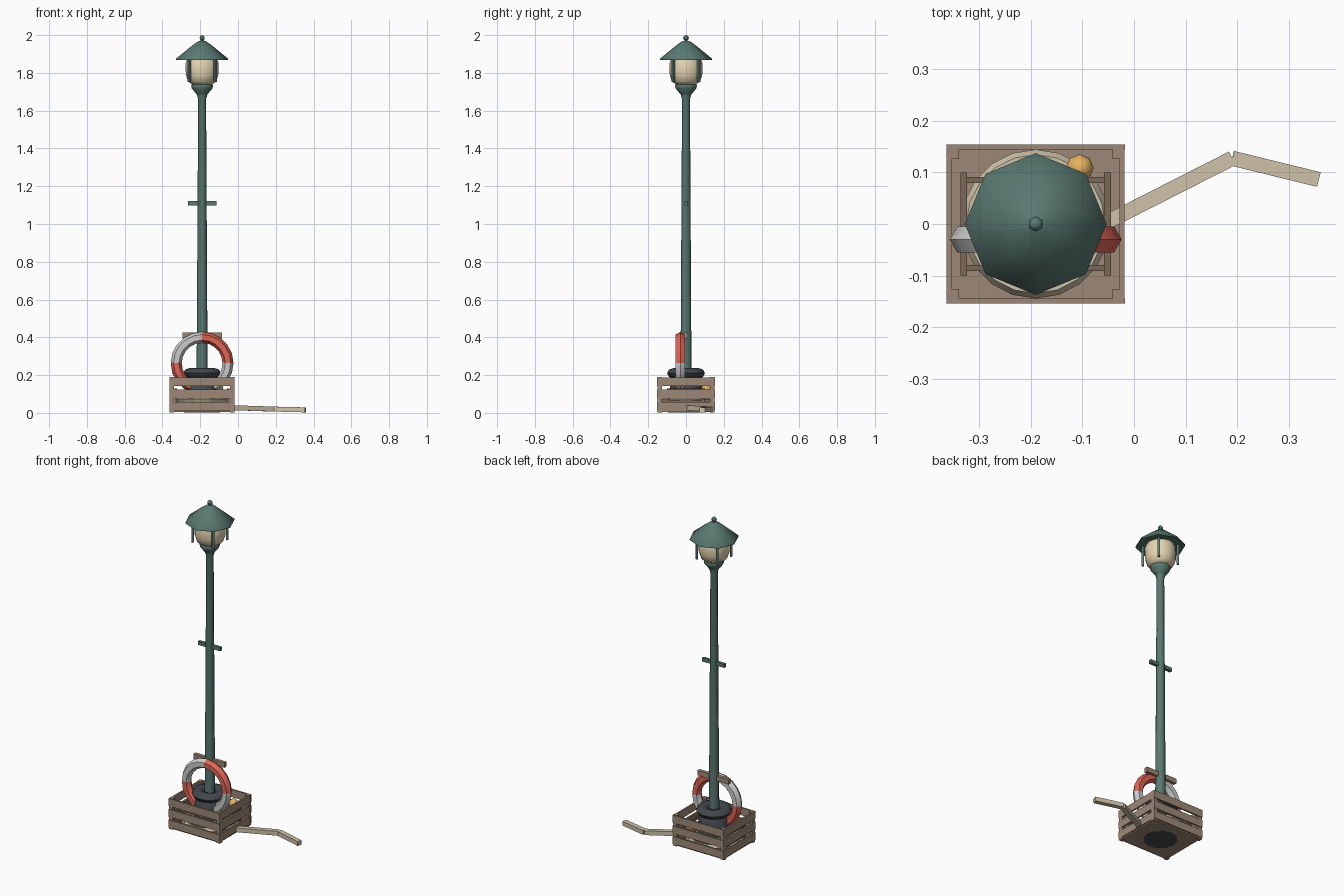
import bpy, bmesh, math
from mathutils import Vector

if "Cube" in bpy.data.objects:
    bpy.data.objects.remove(bpy.data.objects["Cube"])

CX = -0.19  # lamp and crate axis

def mat(name, r, g, b):
    m = bpy.data.materials.new(name)
    m.diffuse_color = (r, g, b, 1)
    m.use_nodes = True
    m.node_tree.nodes["Principled BSDF"].inputs["Base Color"].default_value = m.diffuse_color
    return m

GREEN = mat("green_paint", 0.10, 0.19, 0.165)
CREAM = mat("warm_glass", 0.78, 0.66, 0.44)
DARK = mat("dark_iron", 0.055, 0.065, 0.075)
WOOD = mat("weathered_wood", 0.34, 0.25, 0.18)
BROWN = mat("dark_wood", 0.20, 0.14, 0.10)
ROPE = mat("rope", 0.62, 0.54, 0.40)
RED = mat("red_paint", 0.72, 0.13, 0.09)
WHITE = mat("pale_grey", 0.60, 0.60, 0.59)
ORANGE = mat("float_orange", 0.80, 0.45, 0.12)

def add(name, bm, *mats, smooth=False):
    bmesh.ops.recalc_face_normals(bm, faces=bm.faces)
    me = bpy.data.meshes.new(name)
    bm.to_mesh(me)
    bm.free()
    for m in mats:
        me.materials.append(m)
    o = bpy.data.objects.new(name, me)
    bpy.context.collection.objects.link(o)
    if smooth:
        bpy.ops.object.select_all(action='DESELECT')
        o.select_set(True)
        bpy.context.view_layer.objects.active = o
        bpy.ops.object.shade_smooth_by_angle(angle=math.radians(50))
    return o

def box(name, loc, size, m, rot=0, tilt=0):
    bm = bmesh.new()
    bmesh.ops.create_cube(bm, size=1)
    for v in bm.verts:
        v.co = Vector(v.co[i] * size[i] for i in range(3))
    o = add(name, bm, m)
    o.location = loc
    o.rotation_euler = (0, tilt, rot)
    return o

def lathe(name, profile, n, m, smooth=True):
    bm = bmesh.new()
    rings = [[bm.verts.new((r * math.cos(2 * math.pi * i / n), r * math.sin(2 * math.pi * i / n), z))
              for i in range(n)] for r, z in profile]
    for a, b in zip(rings, rings[1:]):
        for i in range(n):
            j = (i + 1) % n
            bm.faces.new((a[i], a[j], b[j], b[i]))
    bm.faces.new(rings[0])
    bm.faces.new(rings[-1])
    o = add(name, bm, m, smooth=smooth)
    o.location.x = CX
    return o

def torus(name, R, r, n, k, loc, mats, upright=False, squash=1.0):
    bm = bmesh.new()
    rings = []
    for i in range(n):
        a = 2 * math.pi * i / n
        ring = []
        for j in range(k):
            b = 2 * math.pi * j / k
            d, h = R + r * math.cos(b), r * squash * math.sin(b)
            p = (d * math.cos(a), h, d * math.sin(a)) if upright else (d * math.cos(a), d * math.sin(a), h)
            ring.append(bm.verts.new(p))
        rings.append(ring)
    for i in range(n):
        A, B = rings[i], rings[(i + 1) % n]
        for j in range(k):
            f = bm.faces.new((A[j], A[(j + 1) % k], B[(j + 1) % k], B[j]))
            f.material_index = (i * 4 // n) % len(mats)
    o = add(name, bm, *mats, smooth=True)
    o.location = loc
    return o

def ball(name, loc, r, m, u=8, v=6):
    bm = bmesh.new()
    bmesh.ops.create_uvsphere(bm, u_segments=u, v_segments=v, radius=r)
    add(name, bm, m, smooth=True).location = loc

# Lamp post with stepped base and flared neck
lathe("lamp_base", [(0.095, 0.003), (0.095, 0.04), (0.088, 0.06), (0.085, 0.17), (0.06, 0.20)], 12, DARK)
torus("base_ring", 0.066, 0.034, 16, 8, (CX, 0, 0.21), [DARK], squash=0.8)
lathe("lamp_pole", [(0.030, 0.18), (0.028, 0.40), (0.021, 1.66), (0.029, 1.69)], 8, GREEN)
lathe("lamp_cup", [(0.028, 1.685), (0.055, 1.718), (0.058, 1.735), (0.045, 1.75)], 8, GREEN)

# Lantern
lathe("lantern_glass", [(0.048, 1.735), (0.075, 1.755), (0.086, 1.79), (0.088, 1.85), (0.078, 1.875)], 12, CREAM)
for i in range(4):
    a = math.pi / 4 + i * math.pi / 2
    box(f"lantern_rib_{i}", (CX + 0.097 * math.cos(a), 0.097 * math.sin(a), 1.813), (0.013, 0.013, 0.125), GREEN, a)
lathe("lantern_roof", [(0.07, 1.875), (0.137, 1.868), (0.137, 1.876), (0.055, 1.943), (0.025, 1.965), (0.009, 1.97), (0.009, 1.985)], 8, GREEN)
ball("roof_finial", (CX, 0, 1.985), 0.015, GREEN, 6, 6)

# Crossbar and hanger board
box("pole_crossbar", (CX, 0, 1.11), (0.15, 0.018, 0.022), GREEN)
box("ring_hanger", (CX, 0.0, 0.41), (0.21, 0.022, 0.03), WOOD)

# Lifebuoy in four coloured quarters
torus("lifebuoy", 0.137, 0.029, 20, 6, (CX, -0.03, 0.263), [RED, WHITE], upright=True)

# Crate: floor, corner posts, slats
box("crate_floor", (CX, 0, 0.012), (0.33, 0.29, 0.016), WOOD)
for sx in (-1, 1):
    for sy in (-1, 1):
        box("crate_post", (CX + sx * 0.16, sy * 0.138, 0.096), (0.024, 0.024, 0.188), WOOD)
for z in (0.035, 0.100, 0.165):
    for s in (-1, 1):
        box("crate_long_slat", (CX, s * 0.149, z), (0.345, 0.010, 0.046), WOOD)
        box("crate_short_slat", (CX + s * 0.167, 0, z), (0.010, 0.30, 0.046), WOOD)

# Small wooden rack inside the crate
for s in (-1, 1):
    box("rack_rail", (CX + s * 0.139, 0, 0.12), (0.013, 0.20, 0.016), BROWN)
    box("rack_lower_rail", (CX + s * 0.139, 0, 0.06), (0.013, 0.20, 0.016), BROWN)
    box("rack_bar", (CX, s * 0.085, 0.105), (0.28, 0.012, 0.014), BROWN)
    for t in (-1, 1):
        box("rack_leg", (CX + s * 0.139, t * 0.092, 0.07), (0.013, 0.013, 0.11), BROWN)

# Coiled rope with its loose tail
for i, z in enumerate((0.040, 0.072)):
    torus(f"rope_coil_{i}", 0.124, 0.020, 20, 6, (CX, 0, z), [ROPE])

def tail(name, a, b, w=0.026):
    a, b = Vector(a), Vector(b)
    d = b - a
    box(name, (a + b) / 2, (d.length, w + 0.003, w), ROPE,
        math.atan2(d.y, d.x), -math.asin(d.z / d.length))

tail("rope_tail_inner", (-0.05, 0.005, 0.028), (0.19, 0.127, 0.020))
tail("rope_tail_outer", (0.19, 0.127, 0.020), (0.357, 0.086, 0.016))

# Net float
ball("net_float", (-0.105, 0.108, 0.128), 0.027, ORANGE)
